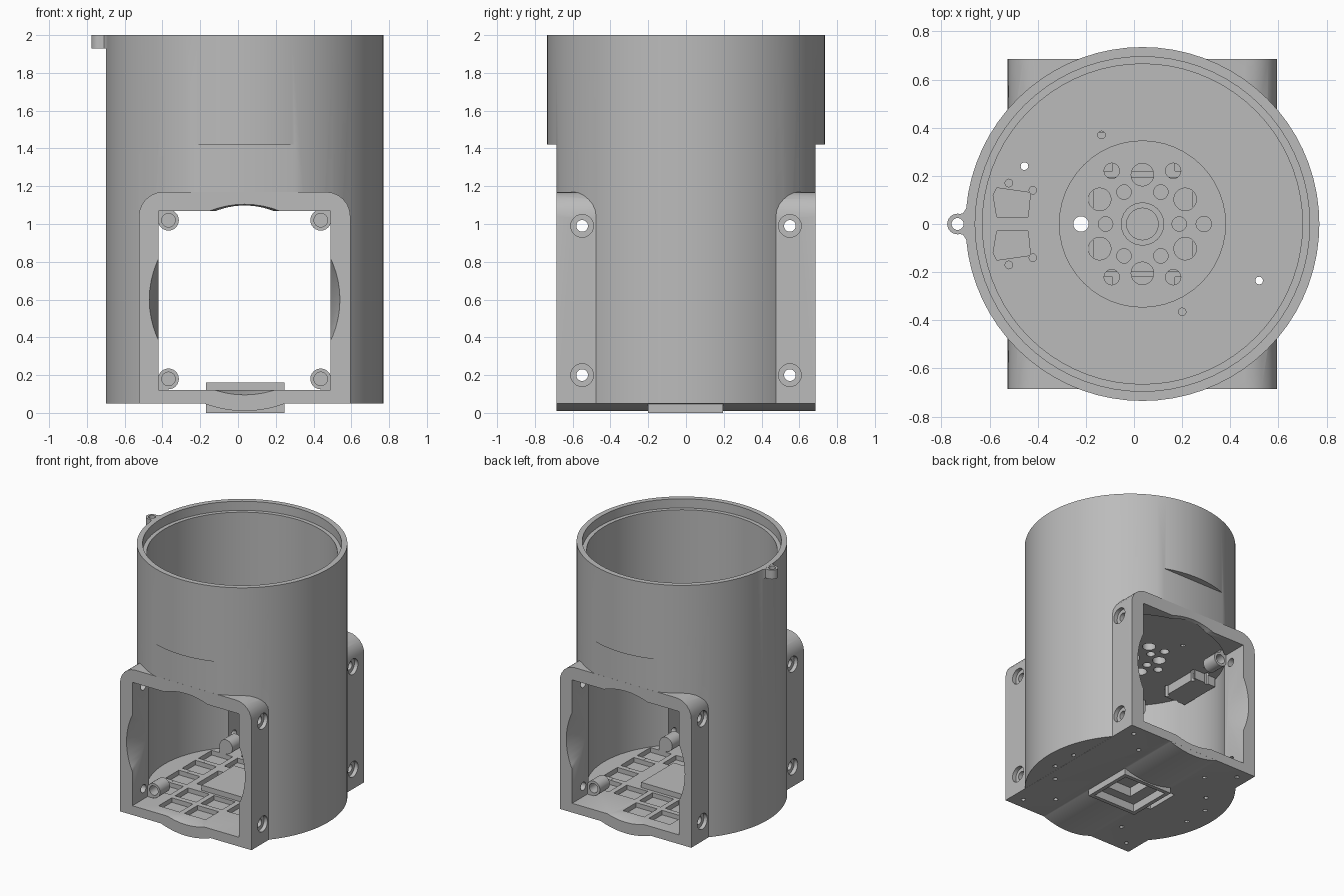
import bpy, bmesh, math
from mathutils import Matrix, Vector

if "Cube" in bpy.data.objects:
    bpy.data.objects.remove(bpy.data.objects["Cube"])

CX = 0.035          # axis of the round housing
grey = bpy.data.materials.new("plain grey")
grey.diffuse_color = (0.5, 0.5, 0.5, 1)
grey.use_nodes = True
grey.node_tree.nodes["Principled BSDF"].inputs["Base Color"].default_value = grey.diffuse_color


def finish(bm, name):
    bmesh.ops.recalc_face_normals(bm, faces=bm.faces)
    me = bpy.data.meshes.new(name)
    bm.to_mesh(me)
    bm.free()
    me.materials.append(grey)
    ob = bpy.data.objects.new(name, me)
    bpy.context.collection.objects.link(ob)
    return ob


def box(name, x0, x1, y0, y1, z0, z1):
    bm = bmesh.new()
    bmesh.ops.create_cube(bm, size=1)
    for v in bm.verts:
        v.co = Vector(((x0, x1)[v.co.x > 0], (y0, y1)[v.co.y > 0], (z0, z1)[v.co.z > 0]))
    return finish(bm, name)


def rod(name, a, b, r, r2=None, n=24):
    """Cylinder or cone from point a to point b."""
    a, b = Vector(a), Vector(b)
    d = b - a
    bm = bmesh.new()
    m = Matrix.Translation((a + b) / 2) @ d.to_track_quat('Z', 'Y').to_matrix().to_4x4()
    bmesh.ops.create_cone(bm, cap_ends=True, segments=n, radius1=r,
                          radius2=r if r2 is None else r2, depth=d.length, matrix=m)
    return finish(bm, name)


def vrod(name, x, y, z0, z1, r, n=20):
    return rod(name, (x, y, z0), (x, y, z1), r, n=n)


def prism(name, pts, axis, lo, hi):
    """Extrude a 2D outline along 'y' (points are x,z) or 'z' (points are x,y)."""
    bm = bmesh.new()
    vs = [bm.verts.new((p[0], lo, p[1]) if axis == 'y' else (p[0], p[1], lo)) for p in pts]
    f = bm.faces.new(vs)
    ext = bmesh.ops.extrude_face_region(bm, geom=[f])
    off = Vector((0, hi - lo, 0)) if axis == 'y' else Vector((0, 0, hi - lo))
    bmesh.ops.translate(bm, vec=off, verts=[g for g in ext['geom'] if isinstance(g, bmesh.types.BMVert)])
    return finish(bm, name)


def select(obs):
    bpy.ops.object.select_all(action='DESELECT')
    for o in obs:
        o.select_set(True)
    bpy.context.view_layer.objects.active = obs[0]


def boolean(target, op, *tools):
    """Tools in one call must not overlap each other."""
    if len(tools) > 1:
        select(tools)
        bpy.ops.object.join()
    tool = tools[0]
    select([target])
    m = target.modifiers.new("bool", 'BOOLEAN')
    m.operation, m.solver, m.object = op, 'EXACT', tool
    bpy.ops.object.modifier_apply(modifier=m.name)
    bpy.data.objects.remove(tool)


def cut(t, *tools):
    boolean(t, 'DIFFERENCE', *tools)


def add(t, *tools):
    boolean(t, 'UNION', *tools)


# housing: round barrel, flattened front and back below z = 1.42
body = vrod("main_body", CX, 0, 0.05, 2, 0.735, 72)
cut(body, *[box("slab", -1, 1, min(s * .685, s), max(s * .685, s), -.1, 1.42) for s in (-1, 1)])

# square block with rounded top corners
R, top = 0.13, 1.17
outline = [(-0.525, .049), (0.595, .049)]
for cx, a0 in ((0.595 - R, 0), (-0.525 + R, 90)):
    outline += [(cx + R * math.cos(math.radians(a0 + 15 * i)),
                 top - R + R * math.sin(math.radians(a0 + 15 * i))) for i in range(7)]
add(body, prism("block", outline, 'y', -.6855, .6855))

# shallow bulge under the base
arc = [(CX + .6 * math.sin(math.radians(a)), .61 - .6 * math.cos(math.radians(a))) for a in range(-24, 25, 4)]
add(body, prism("bulge", arc + [(0.27, .08), (-0.2, .08)], 'y', -.685, .685))

# ear on the rim
ear = [(-.6, -.17), (-.6, .17), (-.66, .15), (-.69, .075), (-.71, .045)]
ear += [(-.733 + .043 * math.cos(math.radians(a)), .043 * math.sin(math.radians(a))) for a in range(75, 286, 15)]
ear += [(-.71, -.045), (-.69, -.075), (-.66, -.15)]
add(body, prism("ear", ear, 'z', 1.93, 1.9995))

# inner room, through window and fan openings
cut(body, box("tunnel", -.42, .49, -.8, .8, .12, 1.07))
cut(body, vrod("room", CX, 0, .121, 1.1, .665, 72))
cut(body, *[rod("fan_cone", (CX, s * .69, .6), (CX, s * .5, .6), .506, .45, 64) for s in (-1, 1)])

# upper cup with stepped rim
cut(body, vrod("cup", CX, 0, 1.17, 2.1, .665, 72))
cut(body, vrod("rim_step", CX, 0, 1.93, 2.1, .695, 72))
cut(body, vrod("disc_recess", CX, 0, 1.155, 1.3, .345, 48))
add(body, vrod("hub", CX, 0, 1.11, 1.18, .09, 24))

# pocket hanging under the cup floor
add(body, box("pocket_block", -.6, -.415, -.165, .165, 1.03, 1.13))
cut(body, *[prism("pocket", [(-.57, s * .03), (-.44, s * .03), (-.43, s * .13), (-.57, s * .15), (-.585, s * .12)],
                  'z', 1.05, 1.3) for s in (-1, 1)])

# hole pattern in the cup floor
holes = [vrod("hole", CX, 0, 1, 1.3, .066)]
for i in range(6):
    for r, size, off in ((.153, .03, 0), (.255, .032, 0), (.205, .047, 30)):
        a = math.radians(60 * i + off)
        holes.append(vrod("hole", CX + r * math.cos(a), r * math.sin(a), 1, 1.3, size))
for x, y in ((-.135, .37), (.2, -.365), (.52, -.235), (-.455, .24),
             (-.42, .14), (-.42, -.14), (-.52, .17), (-.52, -.17)):
    holes.append(vrod("hole", x, y, 1, 1.3, .016, 12))
holes.append(vrod("hole", -.733, 0, 1.8, 2.1, .025))
cut(body, *holes)

# side screw holes with countersinks
cut(body, *[rod("screw", (-.8, y, z), (.9, y, z), .031) for y in (-.55, .55) for z in (.2, .99)])
cut(body, *[rod("sink", (x0, y, z), (x1, y, z), .06) for y in (-.55, .55) for z in (.2, .99)
            for x0, x1 in ((-.7, -.495), (.565, .8))])

# ribbed floor pockets, slot and small base holes
cells = []
for x in (-.4, -.18, .04, .26, .48):
    for y in (-.5, -.3, -.1, .1, .3, .5):
        near = abs(x - CX) < .3 and abs(y) < .2
        if not near and math.hypot(abs(x - CX) + .09, abs(y) + .08) < .66:
            cells.append(box("cell", x - .09, x + .09, y - .08, y + .08, .085, .3))
cut(body, *cells)
base = [box("slot", -.26, -.185, -.13, .13, -.1, .3)]
base += [vrod("pin", x, y, -.1, .3, .016, 12) for x, y in ((.52, -.235), (-.455, .24))]
base += [vrod("pin", CX + sx * x, sy * y, -.1, .07, .016, 12) for sx in (-1, 1) for sy in (-1, 1)
         for x, y in ((.47, .6), (.3, .45), (.6, .1))]
cut(body, *base)

# hollow connector box in the middle of the base
conn = box("connector_box", -.17, .245, -.2, .195, 0, .16)
cut(conn, box("inner", -.14, .215, -.17, .165, -.1, .06))
cut(conn, box("deep", -.05, .215, -.1, .1, -.1, .13))
cut(body, box("seat", -.14, .215, -.17, .165, -.1, .3))

# fan screw bosses in the window corners, front and back
parts = [body, conn]
for s in (-1, 1):
    for sx in (-1, 1):
        for z, sz in ((.18, -1), (1.02, 1)):
            x = CX + sx * .403
            ys = sorted((s * .38, s * .5))
            boss = rod("fan_screw_boss", (x, s * .38, z), (x, s * .5, z), .055)
            xs = sorted((x, x + sx * .056))
            zs = sorted((z, z + sz * .075))
            add(boss, box("corner", *xs, *ys, *zs))
            cut(boss, rod("bore", (x, s * .41, z), (x, s * .6, z), .036))
            parts.append(boss)

for p in parts:
    select([p])
    bpy.ops.object.shade_smooth_by_angle(angle=math.radians(30))
